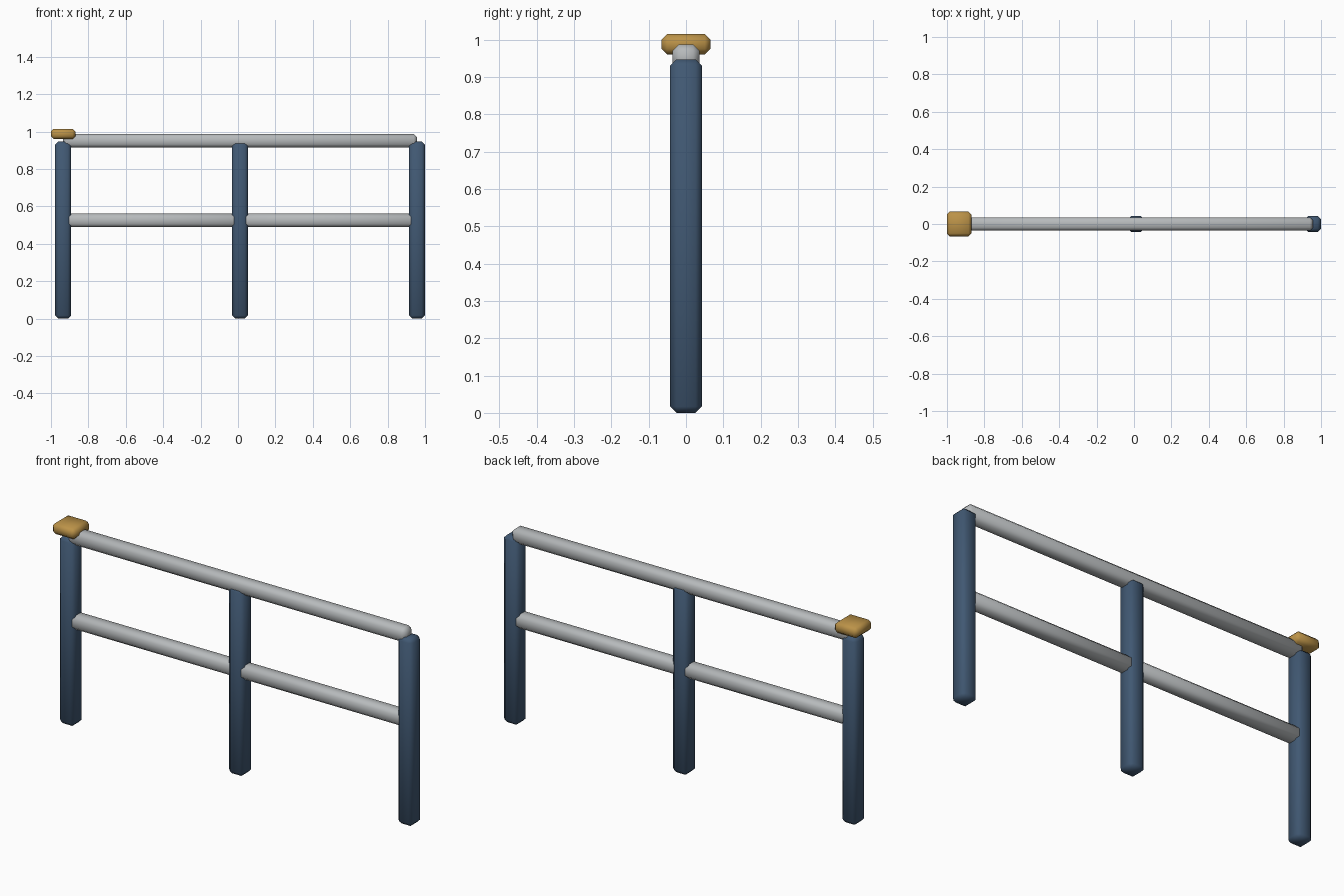
import bpy
import bmesh
import math

if "Cube" in bpy.data.objects:
    bpy.data.objects.remove(bpy.data.objects["Cube"])


def material(name, rgb):
    m = bpy.data.materials.new(name)
    m.diffuse_color = (*rgb, 1.0)
    m.use_nodes = True
    m.node_tree.nodes["Principled BSDF"].inputs["Base Color"].default_value = m.diffuse_color
    return m


BLUE = material("slate_blue", (0.052, 0.098, 0.17))
GREY = material("light_grey", (0.47, 0.49, 0.50))
GOLD = material("ochre", (0.50, 0.29, 0.065))


def bevelled_box(name, lo, hi, bevel, mat):
    """Chamfered, smooth-shaded box spanning lo..hi."""
    bm = bmesh.new()
    bmesh.ops.create_cube(bm, size=1.0)
    for v in bm.verts:
        v.co = [(a + b) / 2 + c * (b - a) for a, b, c in zip(lo, hi, v.co)]
    bmesh.ops.bevel(bm, geom=bm.edges[:], offset=bevel, segments=1,
                    profile=0.5, affect='EDGES')
    mesh = bpy.data.meshes.new(name)
    bm.to_mesh(mesh)
    bm.free()
    mesh.materials.append(mat)
    ob = bpy.data.objects.new(name, mesh)
    bpy.context.collection.objects.link(ob)
    bpy.ops.object.select_all(action='DESELECT')
    ob.select_set(True)
    bpy.context.view_layer.objects.active = ob
    bpy.ops.object.shade_smooth_by_angle(angle=math.radians(60))
    return ob


POSTS = {"left": -0.935, "middle": 0.011, "right": 0.957}
P, R, C = 0.0425, 0.036, 0.0655   # half widths of post, rail, cap

# Upright posts
for side, x in POSTS.items():
    bevelled_box(f"{side}_post", (x - P, -P, 0), (x + P, P, 0.947), 0.017, BLUE)

# Top rail, end to end between outer post centres
xl, xm, xr = POSTS.values()
bevelled_box("top_rail", (xl, -R, 0.915), (xr, R, 0.987), 0.017, GREY)

# Lower rails, one per bay
for side, a, b in (("left", xl, xm), ("right", xm, xr)):
    bevelled_box(f"{side}_lower_rail", (a, -R, 0.489), (b, R, 0.561), 0.017, GREY)

# Cap on the left post
bevelled_box("post_cap", (xl - C, -C, 0.96), (xl + C, C, 1.015), 0.015, GOLD)
